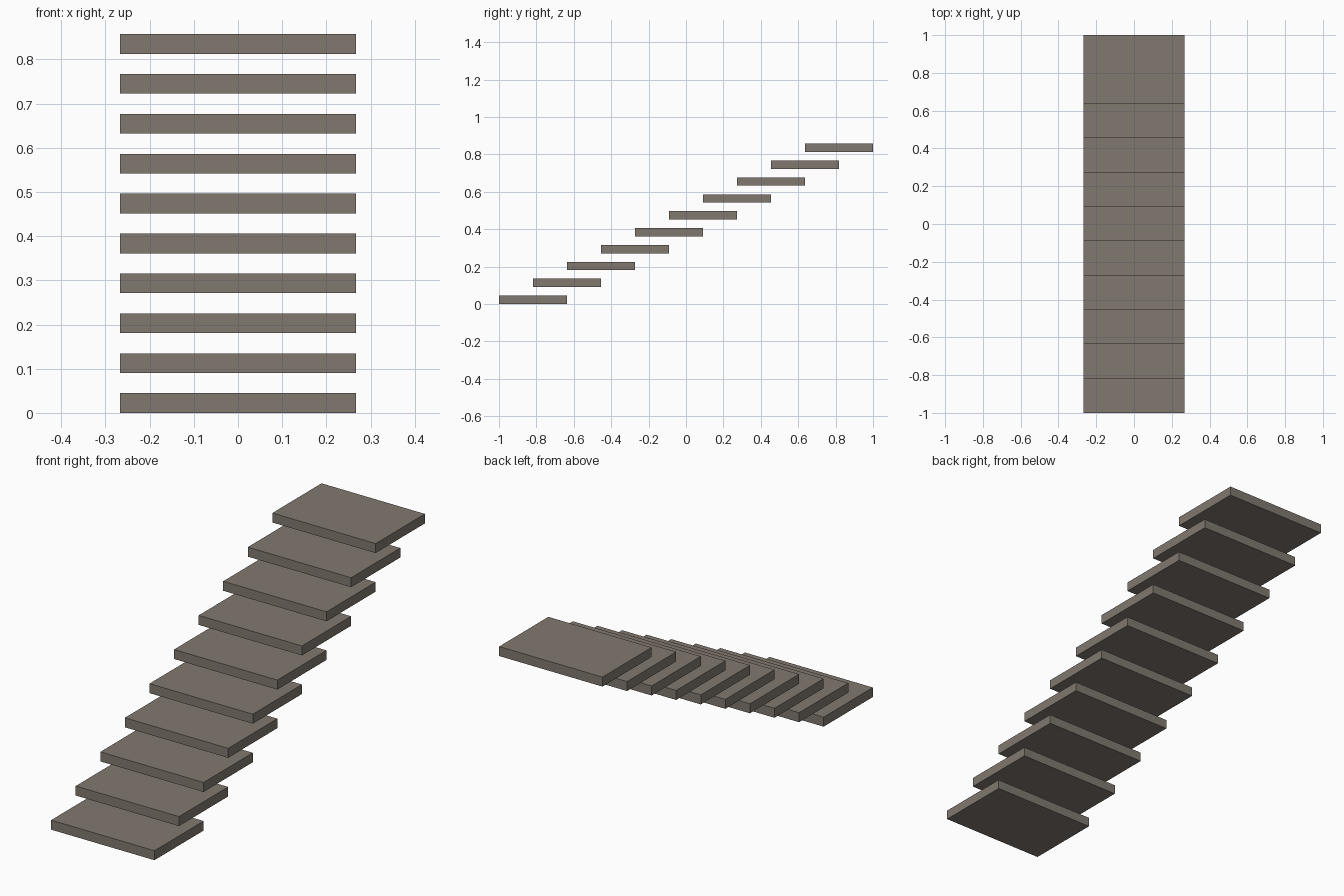
import bpy

if "Cube" in bpy.data.objects:
    bpy.data.objects.remove(bpy.data.objects["Cube"])

# Proportions of the floating staircase
STEPS = 10
WIDTH, THICK = 0.535, 0.0445
RUN = 2 / 11            # forward offset per step
DEPTH = 2 * RUN         # each tread overlaps half of the next
RISE = 0.0903           # height per step

stone = bpy.data.materials.new("warm grey stone")
stone.diffuse_color = (0.22, 0.19, 0.16, 1)
stone.use_nodes = True
stone.node_tree.nodes["Principled BSDF"].inputs["Base Color"].default_value = stone.diffuse_color


def box(name, centre, size):
    bpy.ops.mesh.primitive_cube_add(size=1, location=centre)
    ob = bpy.context.object
    ob.name = name
    ob.scale = size
    bpy.ops.object.transform_apply(location=False, rotation=False, scale=True)
    ob.data.materials.append(stone)
    return ob


# Treads, climbing from front to back
for i in range(STEPS):
    box(f"step_{i + 1}",
        (0, -1 + DEPTH / 2 + i * RUN, THICK / 2 + i * RISE),
        (WIDTH, DEPTH, THICK))
